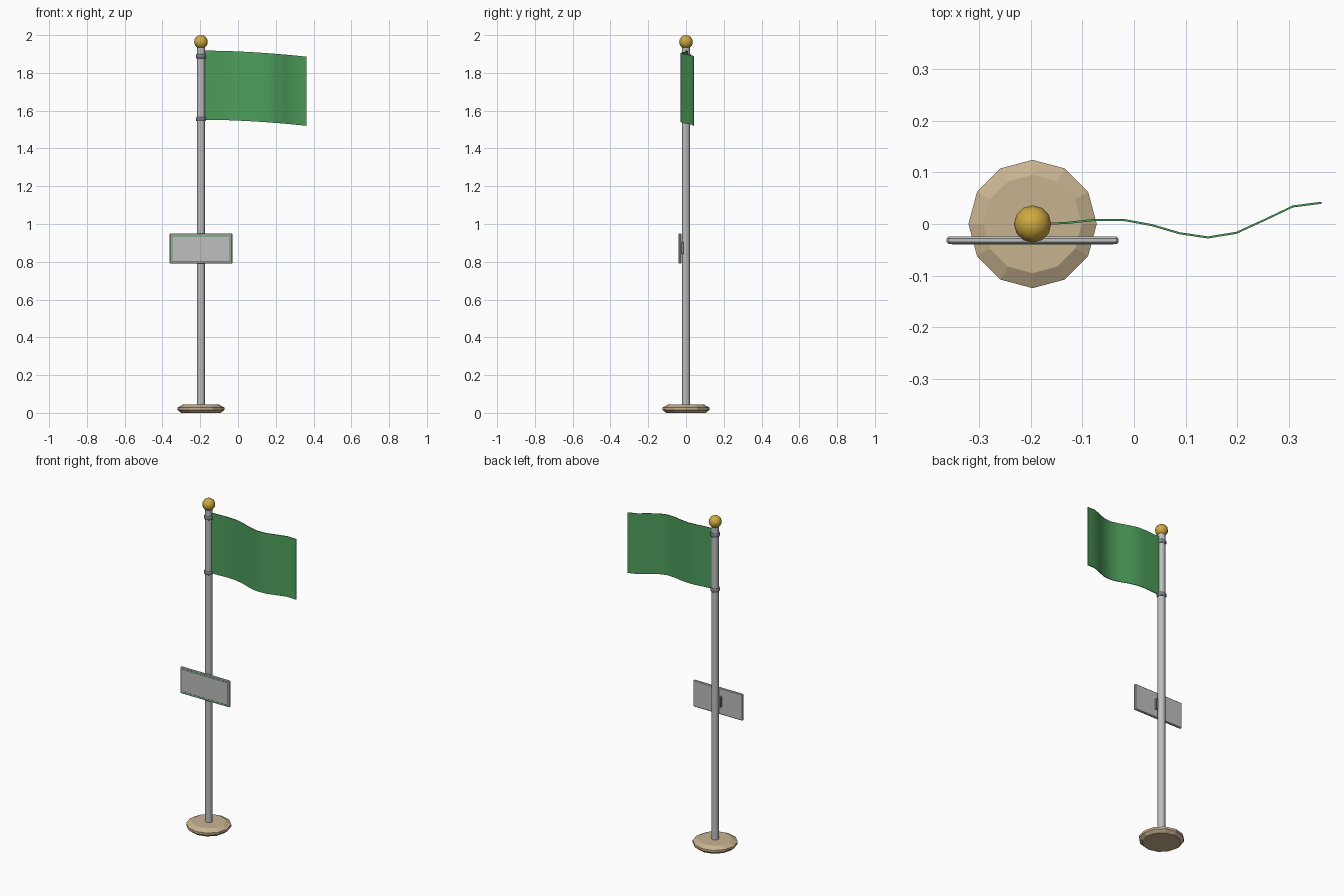
import bpy, bmesh, math

if "Cube" in bpy.data.objects:
    bpy.data.objects.remove(bpy.data.objects["Cube"])

PX = -0.196  # x of the pole axis


def mat(name, r, g, b):
    m = bpy.data.materials.new(name)
    m.diffuse_color = (r, g, b, 1)
    m.use_nodes = True
    m.node_tree.nodes["Principled BSDF"].inputs["Base Color"].default_value = m.diffuse_color
    return m


GREY = mat("light grey metal", 0.52, 0.52, 0.52)
DARK = mat("dark grey metal", 0.20, 0.21, 0.26)
GOLD = mat("gold", 0.62, 0.40, 0.05)
GREEN = mat("flag green", 0.075, 0.34, 0.105)
TAN = mat("tan stone", 0.58, 0.45, 0.28)


def make(name, bm, material, smooth=None):
    bmesh.ops.recalc_face_normals(bm, faces=bm.faces[:])
    me = bpy.data.meshes.new(name)
    bm.to_mesh(me)
    bm.free()
    ob = bpy.data.objects.new(name, me)
    bpy.context.collection.objects.link(ob)
    me.materials.append(material)
    if smooth:
        bpy.ops.object.select_all(action='DESELECT')
        ob.select_set(True)
        bpy.context.view_layer.objects.active = ob
        bpy.ops.object.shade_smooth_by_angle(angle=math.radians(smooth))
    return ob


def lathe(name, profile, material, n=12, smooth=None):
    """Turn (radius, z) points about the pole axis and cap both ends."""
    bm = bmesh.new()
    rings = [[bm.verts.new((PX + r * math.cos(2 * math.pi * i / n),
                            r * math.sin(2 * math.pi * i / n), z))
              for i in range(n)] for r, z in profile]
    for a, b in zip(rings, rings[1:]):
        for i in range(n):
            j = (i + 1) % n
            bm.faces.new((a[i], a[j], b[j], b[i]))
    bm.faces.new(rings[0])
    bm.faces.new(rings[-1])
    return make(name, bm, material, smooth)


def box(name, lo, hi, material, bevel=0):
    bm = bmesh.new()
    bmesh.ops.create_cube(bm, size=1)
    for v in bm.verts:
        v.co = [(a + b) / 2 + c * (b - a) for a, b, c in zip(lo, hi, v.co)]
    if bevel:
        bmesh.ops.bevel(bm, geom=bm.edges[:], offset=bevel, segments=1, affect='EDGES')
    return make(name, bm, material)


# Base, pole and clamp rings
lathe("base", [(0.105, 0), (0.124, 0.016), (0.124, 0.029), (0.095, 0.044)], TAN)
lathe("pole", [(0.021, 0.03), (0.021, 1.945)], GREY, smooth=35)
for i, z in enumerate((1.555, 1.888)):
    lathe(f"flag_ring_{i + 1}", [(0.023, z - 0.011), (0.027, z - 0.006),
                                 (0.027, z + 0.006), (0.023, z + 0.011)], DARK, smooth=50)

# Ball finial
bm = bmesh.new()
bmesh.ops.create_uvsphere(bm, u_segments=12, v_segments=8, radius=0.036)
bmesh.ops.translate(bm, verts=bm.verts[:], vec=(PX, 0, 1.964))
make("finial", bm, GOLD, smooth=60)

# Waving flag: a path in plan, drooping to the free end
wave = [0, 0.002, 0.008, 0.008, -0.002, -0.018, -0.026, -0.017, 0.008, 0.034, 0.041]
bm = bmesh.new()
cols = []
for i, y in enumerate(wave):
    t = i / (len(wave) - 1)
    x = -0.185 + 0.547 * t
    droop = 0.032 * t ** 1.8
    cols.append([bm.verts.new((x, y + s * 0.002, z - droop))
                 for s, z in ((-1, 1.552), (1, 1.552), (1, 1.918), (-1, 1.918))])
for a, b in zip(cols, cols[1:]):
    for k in range(4):
        bm.faces.new((a[k], a[(k + 1) % 4], b[(k + 1) % 4], b[k]))
bm.faces.new(cols[0])
bm.faces.new(cols[-1])
make("flag", bm, GREEN, smooth=45)

# Sign board with a painted green border, and its bracket
x0, x1, z0, z1 = -0.362, -0.030, 0.790, 0.950
box("sign_board", (x0, -0.039, z0), (x1, -0.024, z1), GREY, bevel=0.004)
m, w = 0.010, 0.005
strips = [(x0 + m, x1 - m, z0 + m, z0 + m + w), (x0 + m, x1 - m, z1 - m - w, z1 - m),
          (x0 + m, x0 + m + w, z0 + m + w, z1 - m - w),
          (x1 - m - w, x1 - m, z0 + m + w, z1 - m - w)]
for i, (a, b, c, d) in enumerate(strips):
    box(f"sign_border_{i + 1}", (a, -0.0396, c), (b, -0.038, d), GREEN)
box("sign_bracket", (PX - 0.027, -0.026, 0.84), (PX + 0.027, -0.010, 0.902), DARK)
